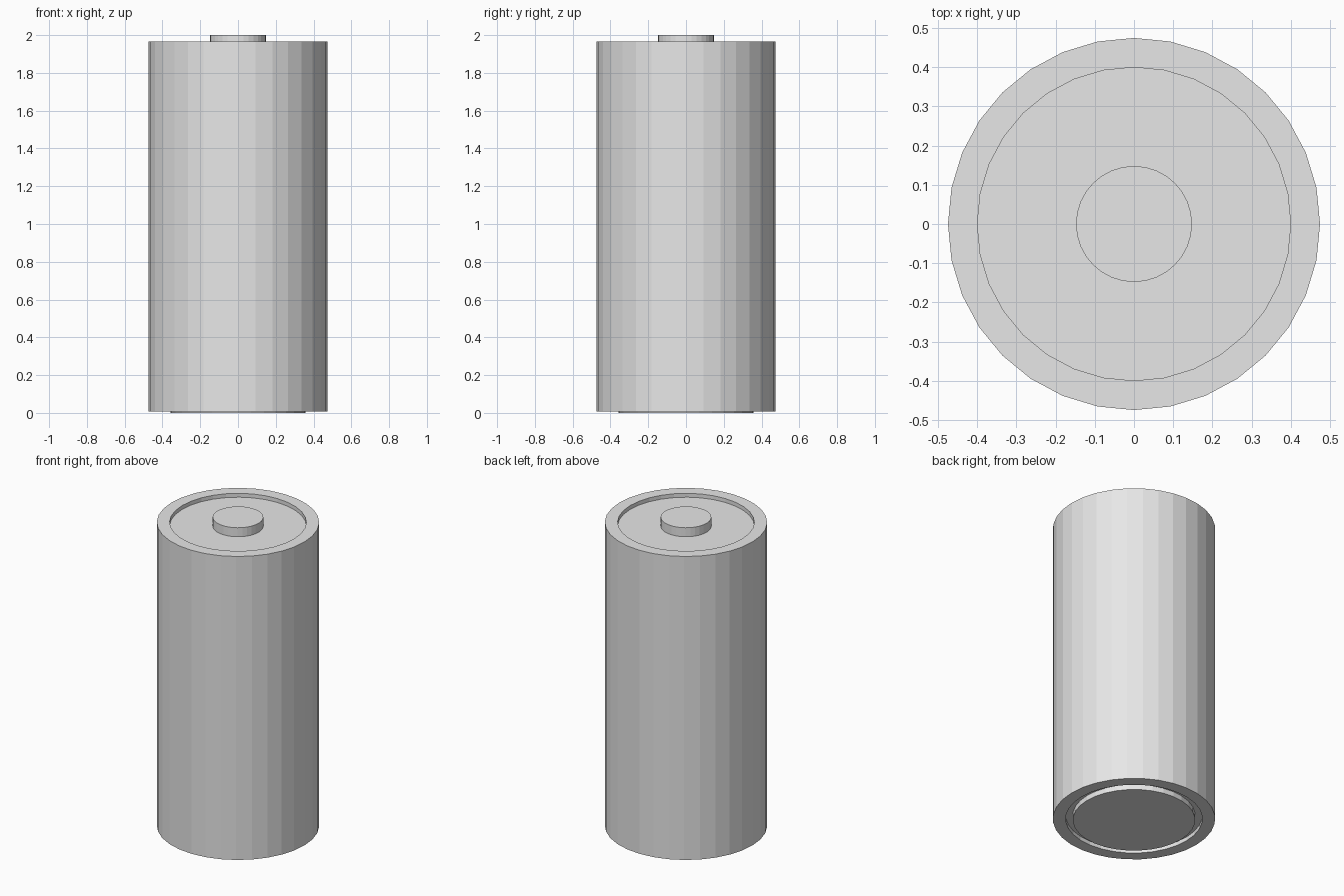
import bpy
import bmesh
from math import cos, sin, tau

SIDES = 32

cube = bpy.data.objects.get("Cube")
if cube:
    bpy.data.objects.remove(cube, do_unlink=True)

# Single light grey material
grey = bpy.data.materials.new("light_grey")
grey.use_nodes = True
colour = (0.8, 0.8, 0.8, 1)
grey.diffuse_color = colour
grey.node_tree.nodes["Principled BSDF"].inputs["Base Color"].default_value = colour


def turned(name, profile):
    """Turn a (radius, height) profile, bottom to top, into a capped flat-faced solid."""
    bm = bmesh.new()
    rings = [[bm.verts.new((r * cos(tau * i / SIDES), r * sin(tau * i / SIDES), z))
              for i in range(SIDES)] for r, z in profile]
    for low, high in zip(rings, rings[1:]):
        for i in range(SIDES):
            j = (i + 1) % SIDES
            bm.faces.new((low[i], low[j], high[j], high[i]))
    bm.faces.new(rings[0][::-1])
    bm.faces.new(rings[-1])
    bmesh.ops.recalc_face_normals(bm, faces=bm.faces)
    mesh = bpy.data.meshes.new(name)
    bm.to_mesh(mesh)
    bm.free()
    mesh.materials.append(grey)
    obj = bpy.data.objects.new(name, mesh)
    bpy.context.collection.objects.link(obj)
    return obj


BODY, RECESS, DISC, BUTTON = 0.475, 0.40, 0.358, 0.148
BASE, RIM, DEPTH = 0.008, 1.967, 0.025

# Casing with a shallow recess in each end
turned("casing", [(RECESS, BASE + DEPTH), (RECESS, BASE), (BODY, BASE),
                  (BODY, RIM), (RECESS, RIM), (RECESS, RIM - DEPTH)])

# Raised contacts seated in the recesses
turned("positive_button", [(BUTTON, RIM - DEPTH - 0.01), (BUTTON, 2)])
turned("negative_disc", [(DISC, 0), (DISC, BASE + DEPTH + 0.01)])
